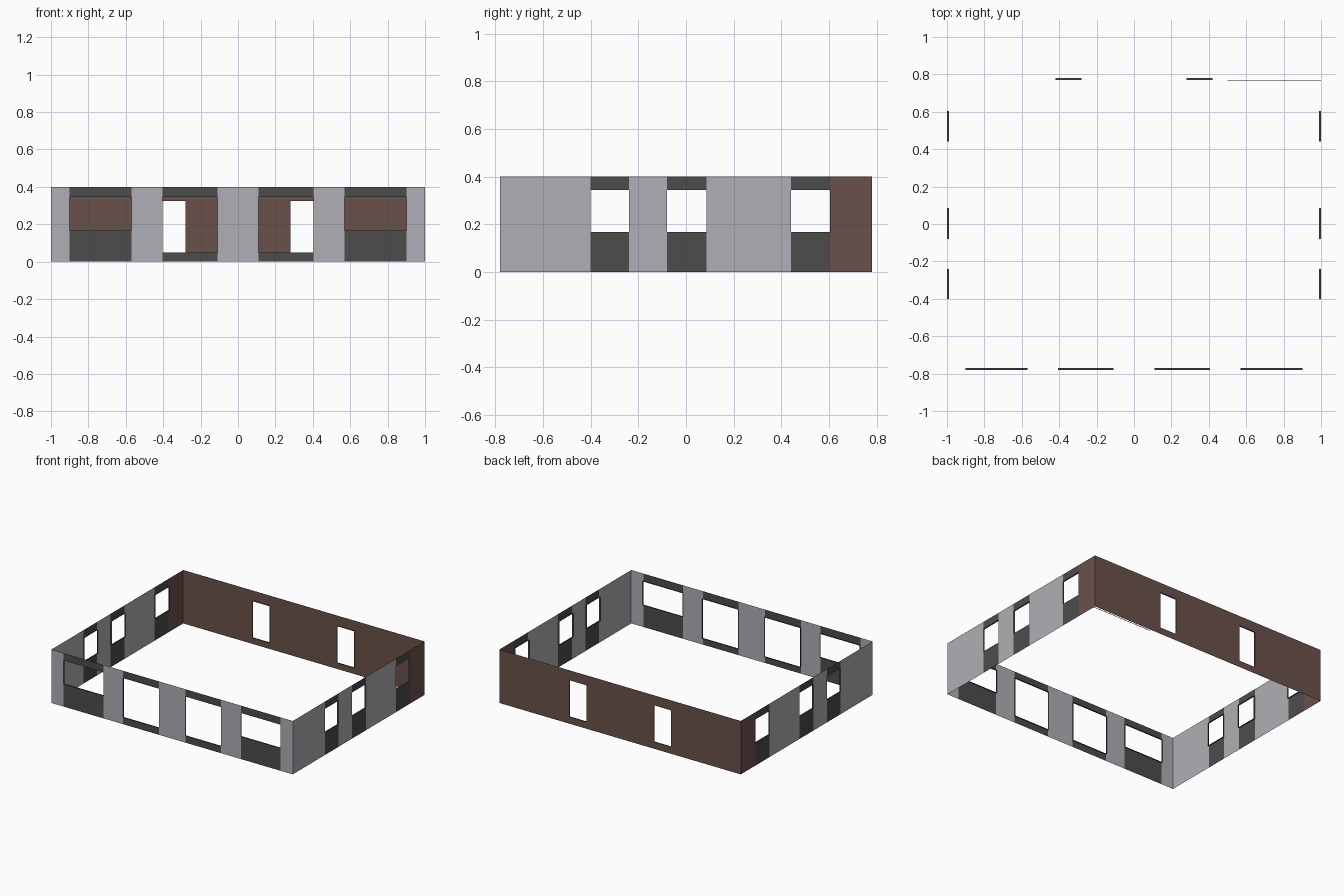
import bpy, bmesh
from mathutils import Vector

if "Cube" in bpy.data.objects:
    bpy.data.objects.remove(bpy.data.objects["Cube"])

W, D, H, DEPTH = 1.0, 0.78, 0.4, 0.01   # half width, half depth, height, reveal depth


def material(name, rgb):
    m = bpy.data.materials.new(name)
    m.diffuse_color = (*rgb, 1)
    m.use_nodes = True
    m.node_tree.nodes["Principled BSDF"].inputs["Base Color"].default_value = m.diffuse_color
    return m


GREY = material("light grey", (0.43, 0.43, 0.465))
DARK = material("charcoal", (0.073, 0.073, 0.073))
BROWN = material("brown", (0.142, 0.083, 0.071))

# Each wall: outward normal and distance from the centre
SIDES = {"front": (Vector((0, -1, 0)), D), "right": (Vector((1, 0, 0)), W),
         "back": (Vector((0, 1, 0)), D), "left": (Vector((-1, 0, 0)), W)}
UP = Vector((0, 0, 1))


def wall_part(name, side, columns, mat):
    """Flat wall sheet from columns (u0, u1, opening); opening = (z0, z1) or None."""
    n, dist = SIDES[side]
    u_dir = UP.cross(n)
    bm = bmesh.new()

    def quad(*pts):
        bm.faces.new([bm.verts.new(u_dir * u + n * (dist - d) + UP * z) for u, z, d in pts])

    def sheet(a, b, z0, z1):
        quad((a, z0, 0), (b, z0, 0), (b, z1, 0), (a, z1, 0))

    for a, b, opening in columns:
        if not opening:
            sheet(a, b, 0, H)
            continue
        lo, hi = opening
        sheet(a, b, 0, lo)
        sheet(a, b, hi, H)
        # reveals running inwards around the opening
        ring = [(a, lo), (b, lo), (b, hi), (a, hi)]
        for (ua, za), (ub, zb) in zip(ring, ring[1:] + ring[:1]):
            quad((ua, za, 0), (ua, za, DEPTH), (ub, zb, DEPTH), (ub, zb, 0))
    bmesh.ops.remove_doubles(bm, verts=bm.verts, dist=1e-5)
    # make every reveal face look into its opening
    for f in bm.faces:
        if abs(f.normal.dot(n)) < 0.5:
            c = f.calc_center_median()
            for a, b, op in columns:
                if op and a - 1e-4 <= c.dot(u_dir) <= b + 1e-4:
                    mid = u_dir * (a + b) / 2 + n * dist + UP * sum(op) / 2
                    if f.normal.dot(mid - c) < 0:
                        f.normal_flip()
    me = bpy.data.meshes.new(name)
    bm.to_mesh(me)
    bm.free()
    me.materials.append(mat)
    ob = bpy.data.objects.new(name, me)
    bpy.context.collection.objects.link(ob)


# Front wall: grey piers, two window bays and two tall openings
WINDOW, TALL, DOOR = (0.168, 0.345), (0.05, 0.345), (0.05, 0.325)
wall_part("front_piers", "front", [(-W, -0.9, None), (-0.57, -0.405, None), (-0.11, 0.11, None),
                                   (0.405, 0.57, None), (0.9, W, None)], GREY)
wall_part("front_window_bays", "front", [(-0.9, -0.57, WINDOW), (0.57, 0.9, WINDOW)], DARK)
wall_part("front_tall_bays", "front", [(-0.405, -0.11, TALL), (0.11, 0.405, TALL)], DARK)

# Side walls, mirrored left to right
for side, s in (("right", 1), ("left", -1)):
    def span(a, b, op=None):
        return (*sorted((a * s, b * s)), op)
    wall_part(side + "_piers", side, [span(-D, -0.4), span(-0.24, -0.08), span(0.085, 0.44)], GREY)
    wall_part(side + "_window_bays", side, [span(-0.4, -0.24, WINDOW), span(-0.08, 0.085, WINDOW),
                                            span(0.44, 0.605, WINDOW)], DARK)
    wall_part(side + "_corner_return", side, [span(0.605, D)], BROWN)

# Back wall with two doorways
wall_part("back_wall", "back", [(-W, -0.42, None), (-0.42, -0.28, DOOR), (-0.28, 0.28, None),
                                (0.28, 0.42, DOOR), (0.42, W, None)], BROWN)

# Thin floor strip just inside the back wall
bpy.ops.mesh.primitive_cube_add(size=1, location=(0.75, 0.767, 0.001))
strip = bpy.context.object
strip.name = "floor_strip"
strip.scale = (0.5, 0.003, 0.002)
strip.data.materials.append(BROWN)
